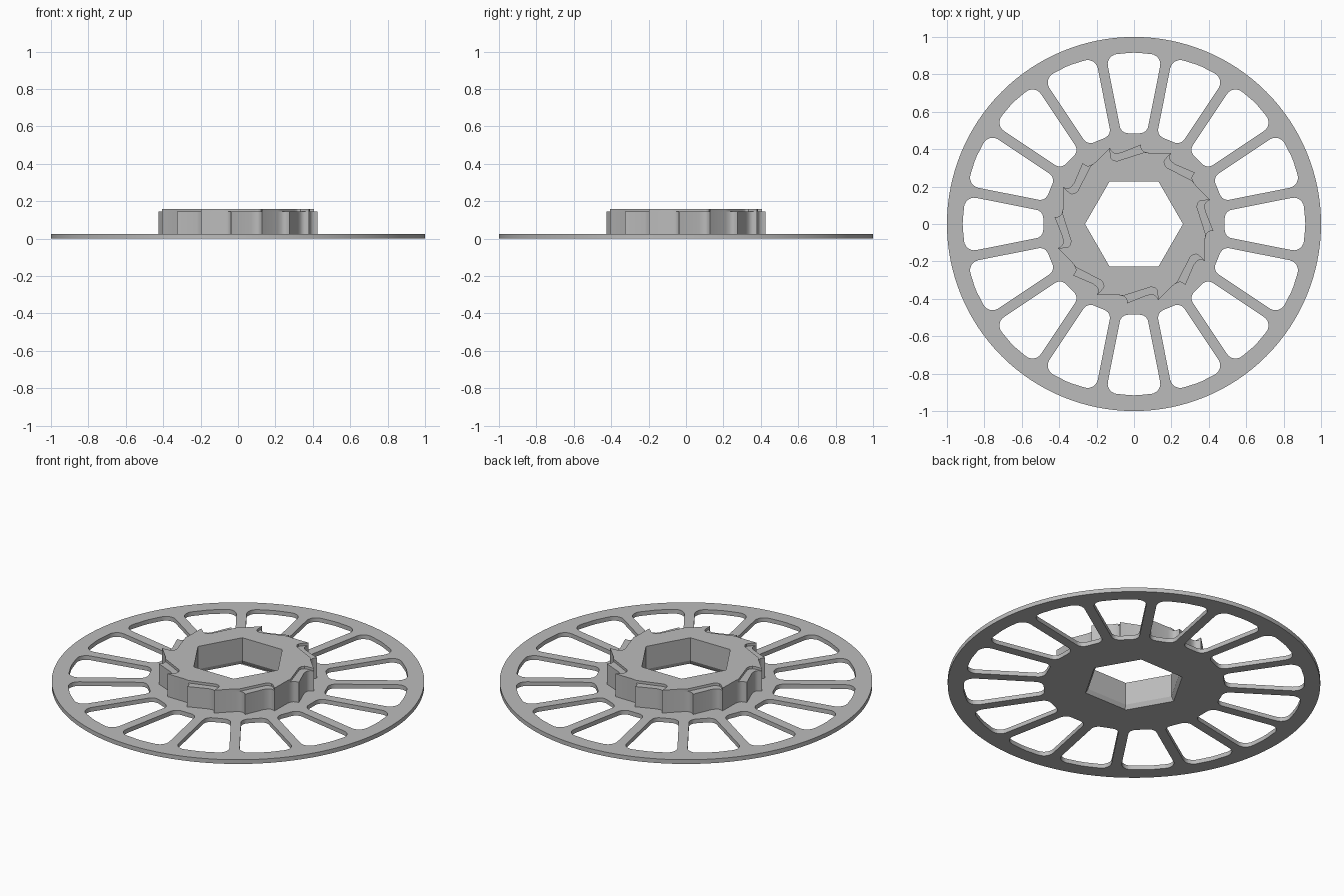
import bpy, bmesh
from math import pi, sin, cos, tan, radians
from mathutils import Vector, Matrix

cube = bpy.data.objects.get("Cube")
if cube:
    bpy.data.objects.remove(cube)

grey = bpy.data.materials.new("plain grey")
grey.use_nodes = True
grey.diffuse_color = (0.5, 0.5, 0.5, 1)
grey.node_tree.nodes["Principled BSDF"].inputs["Base Color"].default_value = (0.5, 0.5, 0.5, 1)


def ring(radius, count):
    return [Vector((radius * cos(2 * pi * i / count), radius * sin(2 * pi * i / count)))
            for i in range(count)]


def turned(points, degrees):
    turn = Matrix.Rotation(radians(degrees), 2)
    return [turn @ Vector(p) for p in points]


def rounded(corners, radii, steps=6):
    """Fillet each corner of a closed outline."""
    out = []
    for i, (c, r) in enumerate(zip(corners, radii)):
        c = Vector(c)
        a = (Vector(corners[i - 1]) - c).normalized()
        b = (Vector(corners[(i + 1) % len(corners)]) - c).normalized()
        half = a.angle(b) / 2
        centre = c + (a + b).normalized() * (r / sin(half))
        start = c + a * (r / tan(half)) - centre
        end = c + b * (r / tan(half)) - centre
        sweep = start.angle_signed(end)
        for s in range(steps + 1):
            # angle_signed is clockwise positive
            out.append(centre + Matrix.Rotation(-sweep * s / steps, 2) @ start)
    return out


def slab(name, outlines, bottom, top):
    """Extrude an outline with holes into a mesh between two heights."""
    curve = bpy.data.curves.new(name, "CURVE")
    curve.dimensions = "2D"
    curve.fill_mode = "BOTH"
    curve.extrude = (top - bottom) / 2
    for points in outlines:
        spline = curve.splines.new("POLY")
        spline.points.add(len(points) - 1)
        for target, p in zip(spline.points, points):
            target.co = (p[0], p[1], 0, 1)
        spline.use_cyclic_u = True
    temp = bpy.data.objects.new(name + "_outline", curve)
    bpy.context.collection.objects.link(temp)
    bpy.context.view_layer.update()
    mesh = bpy.data.meshes.new_from_object(
        temp.evaluated_get(bpy.context.evaluated_depsgraph_get()))
    bpy.data.objects.remove(temp)
    mesh.name = name
    mesh.transform(Matrix.Translation((0, 0, (top + bottom) / 2)))
    bm = bmesh.new()
    bm.from_mesh(mesh)
    bmesh.ops.remove_doubles(bm, verts=bm.verts, dist=0.0001)
    bmesh.ops.recalc_face_normals(bm, faces=bm.faces)
    bm.to_mesh(mesh)
    bm.free()
    mesh.materials.clear()
    mesh.materials.append(grey)
    obj = bpy.data.objects.new(name, mesh)
    bpy.context.collection.objects.link(obj)
    bpy.ops.object.select_all(action="DESELECT")
    obj.select_set(True)
    bpy.context.view_layer.objects.active = obj
    bpy.ops.object.shade_smooth_by_angle(angle=radians(30))
    return obj


PLATE, SHELF, TOP = 0.025, 0.145, 0.16
bore = ring(0.262, 6)

# Spoked plate: sixteen rounded slots between straight spokes
def slot_edge(y):
    return y * tan(pi / 16) - 0.028

outer, inner = slot_edge(0.903), slot_edge(0.485)
slot = rounded([(inner, 0.485), (outer, 0.903), (0, 0.917), (-outer, 0.903), (-inner, 0.485)],
               [0.045, 0.055, 0.3, 0.055, 0.045])
slots = [turned(slot, 22.5 * i) for i in range(16)]
plate = slab("spoked_plate", [ring(1, 128), bore] + slots, 0, PLATE)

# Flared lower rim of the hexagonal bore
for v in plate.data.vertices:
    if v.co.z < 0.001 and v.co.xy.length < 0.3:
        v.co.x *= 1.06
        v.co.y *= 1.06

# Ratchet hub: sixteen sawteeth around the bore
tooth = [(0.037, 0.425), (0.039, 0.405), (0.045, 0.394), (0.056, 0.386), (0.08, 0.38)]
body = [p for i in range(16) for p in turned(tooth, -22.5 * i)]
slab("ratchet_hub", [body, bore], PLATE, SHELF)

# Raised hub top: every second tooth stays full height, the others form a lower shelf
tall_tip = turned(tooth[:1], 22.5)
step = tall_tip + [(-0.126, 0.365), (-0.122, 0.35), (-0.11, 0.34), (-0.09, 0.337),
                   (0.058, 0.384), (0.08, 0.38)]
cap = [p for i in range(8) for p in turned(step, -45 * i)]
slab("hub_top", [cap, bore], SHELF, TOP)
